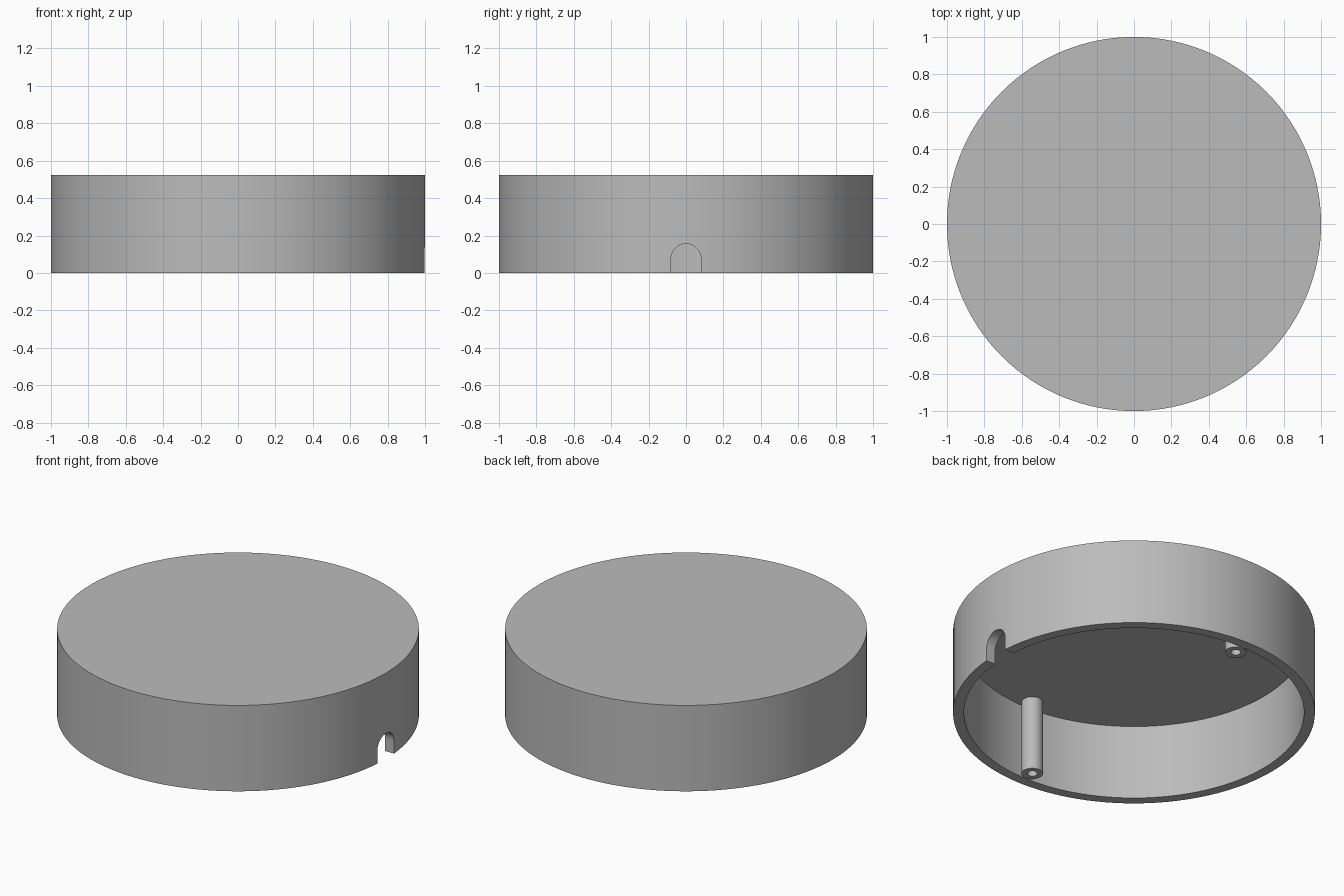
import bpy, bmesh, math
from mathutils import Vector

cube = bpy.data.objects.get("Cube")
if cube:
    bpy.data.objects.remove(cube, do_unlink=True)

RADIUS, HEIGHT = 1.0, 0.524
INNER, CEILING = 0.94, 0.456
NOTCH_R, NOTCH_Z = 0.08, 0.076

grey = bpy.data.materials.new("plain grey")
grey.use_nodes = True
colour = (0.5, 0.5, 0.5, 1)
grey.diffuse_color = colour
grey.node_tree.nodes["Principled BSDF"].inputs["Base Color"].default_value = colour


def make_object(name, bm):
    bmesh.ops.recalc_face_normals(bm, faces=bm.faces)
    mesh = bpy.data.meshes.new(name)
    bm.to_mesh(mesh)
    bm.free()
    mesh.materials.append(grey)
    obj = bpy.data.objects.new(name, mesh)
    bpy.context.collection.objects.link(obj)
    return obj


def select_only(obj):
    bpy.ops.object.select_all(action="DESELECT")
    obj.select_set(True)
    bpy.context.view_layer.objects.active = obj


def smooth(obj):
    select_only(obj)
    bpy.ops.object.shade_smooth_by_angle(angle=math.radians(30))


def lathe(name, profile, sides, location=(0, 0, 0)):
    """Turn an (r, z) profile about the z axis; open ends are capped."""
    bm = bmesh.new()
    rings = []
    for r, z in profile:
        rings.append(bmesh.ops.create_circle(bm, segments=sides, radius=r)["verts"])
        for v in rings[-1]:
            v.co.z = z
    for low, high in zip(rings, rings[1:]):
        for i in range(sides):
            j = (i + 1) % sides
            bm.faces.new((low[i], low[j], high[j], high[i]))
    bm.faces.new(rings[0])
    bm.faces.new(rings[-1])
    obj = make_object(name, bm)
    obj.location = location
    return obj


# Round cap, open underneath
shell = lathe("cap_shell", [(INNER, CEILING), (INNER, 0), (RADIUS, 0), (RADIUS, HEIGHT)], 128)

# Arched cable notch through the wall on the +x side
bm = bmesh.new()
arch = [(-NOTCH_R, -0.1)]
for i in range(25):
    a = math.pi * (1 - i / 24)
    arch.append((NOTCH_R * math.cos(a), NOTCH_Z + NOTCH_R * math.sin(a)))
arch.append((NOTCH_R, -0.1))
face = bm.faces.new([bm.verts.new((0.8, y, z)) for y, z in arch])
pushed = bmesh.ops.extrude_face_region(bm, geom=[face])["geom"]
bmesh.ops.translate(bm, vec=Vector((0.4, 0, 0)),
                    verts=[v for v in pushed if isinstance(v, bmesh.types.BMVert)])
cutter = make_object("notch_cutter", bm)
cutter.hide_render = True

cut = shell.modifiers.new("notch", "BOOLEAN")
cut.operation = "DIFFERENCE"
cut.solver = "EXACT"
cut.object = cutter
select_only(shell)
bpy.ops.object.modifier_apply(modifier=cut.name)
bpy.data.objects.remove(cutter, do_unlink=True)
smooth(shell)

# Two hollow screw posts hanging from the ceiling
for name, side in (("front_screw_post", -1), ("back_screw_post", 1)):
    post = lathe(name, [(0.028, 0.4), (0.028, 0), (0.06, 0), (0.06, CEILING + 0.01)],
                 32, (0, side * 0.875, 0))
    smooth(post)
